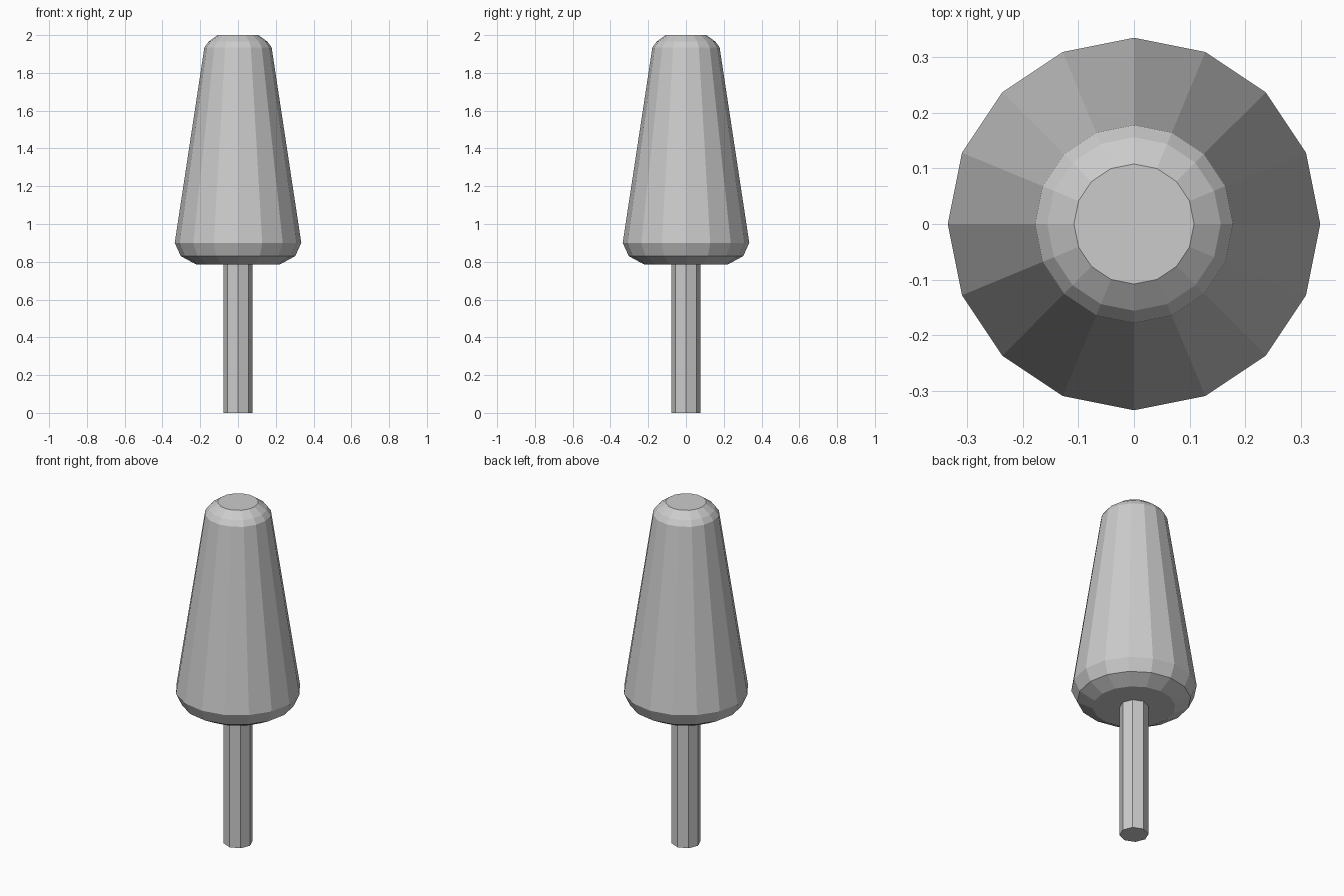
import bpy
import bmesh
from math import cos, sin, tau

cube = bpy.data.objects.get("Cube")
if cube:
    bpy.data.objects.remove(cube, do_unlink=True)

grey = bpy.data.materials.new("light grey")
grey.use_nodes = True
colour = (0.6, 0.6, 0.6, 1)
grey.diffuse_color = colour
grey.node_tree.nodes["Principled BSDF"].inputs["Base Color"].default_value = colour


def turned_part(name, profile, sides):
    """Faceted solid turned about z from (radius, height) pairs, bottom to top."""
    bm = bmesh.new()
    rings = [[bm.verts.new((r * cos(tau * i / sides), r * sin(tau * i / sides), z))
              for i in range(sides)] for r, z in profile]
    for low, high in zip(rings, rings[1:]):
        for i in range(sides):
            j = (i + 1) % sides
            bm.faces.new((low[i], low[j], high[j], high[i]))
    bm.faces.new(rings[0][::-1])
    bm.faces.new(rings[-1])
    mesh = bpy.data.meshes.new(name)
    bm.to_mesh(mesh)
    bm.free()
    mesh.materials.append(grey)
    obj = bpy.data.objects.new(name, mesh)
    bpy.context.collection.objects.link(obj)
    return obj


# Tapered crown with rounded rims
turned_part("crown", [(0.22, 0.785), (0.303, 0.83), (0.335, 0.9),
                      (0.178, 1.935), (0.156, 1.965), (0.108, 2.0)], 16)

# Octagonal trunk, meeting the crown's underside
turned_part("trunk", [(0.078, 0.0), (0.078, 0.785)], 8)
